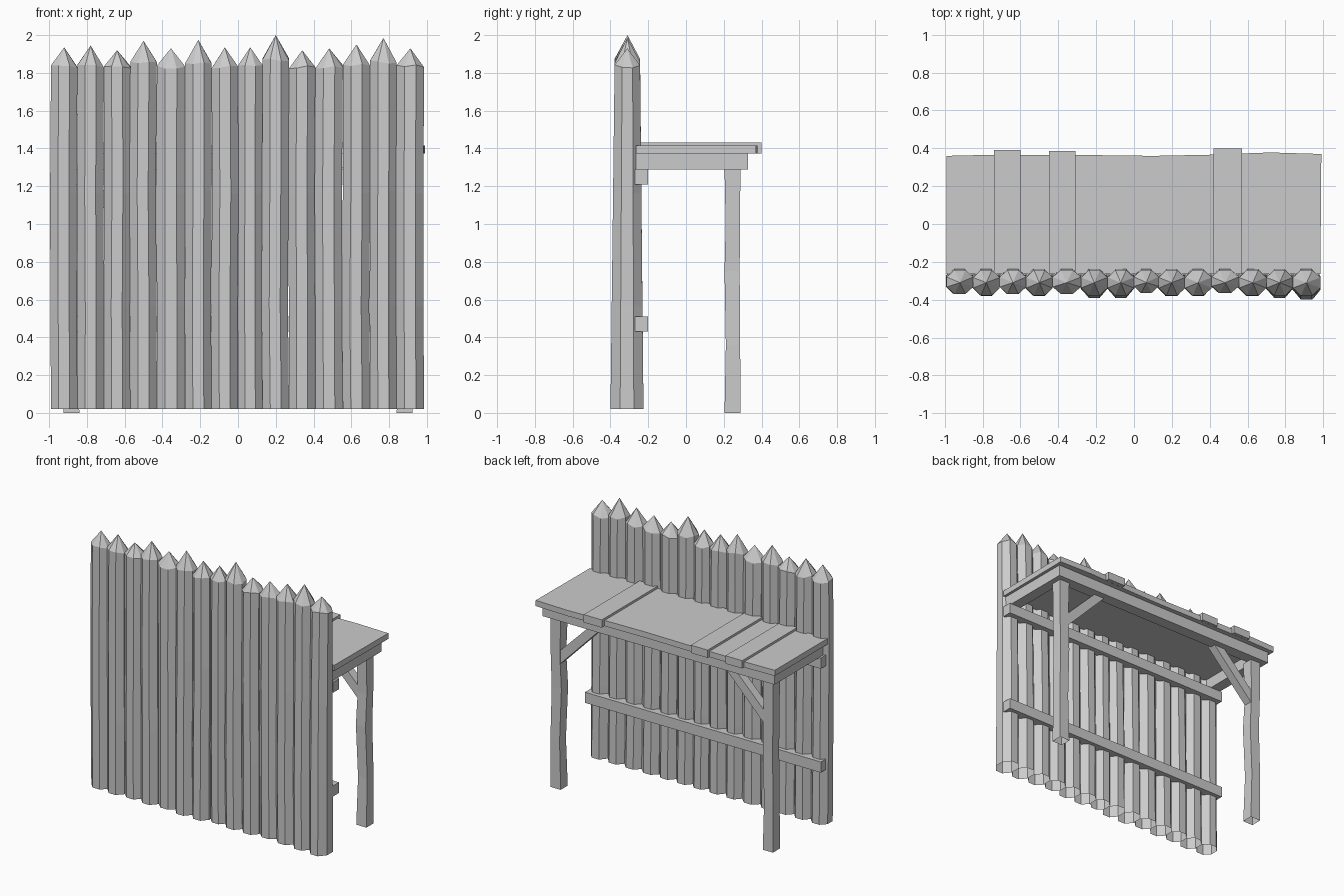
import bpy, bmesh, math, random
from mathutils import Vector

if "Cube" in bpy.data.objects:
    bpy.data.objects.remove(bpy.data.objects["Cube"])

random.seed(4)


def make_object(name, bm):
    bmesh.ops.recalc_face_normals(bm, faces=bm.faces)
    me = bpy.data.meshes.new(name)
    bm.to_mesh(me)
    bm.free()
    ob = bpy.data.objects.new(name, me)
    bpy.context.collection.objects.link(ob)
    return ob


def skin(bm, rings):
    for a, b in zip(rings, rings[1:]):
        n = len(a)
        for i in range(n):
            bm.faces.new((a[i], a[(i + 1) % n], b[(i + 1) % n], b[i]))


def box(name, x0, x1, y0, y1, z0, z1):
    bm = bmesh.new()
    bmesh.ops.create_cube(bm, size=1)
    for v in bm.verts:
        v.co = Vector(((x0 + x1) / 2 + v.co.x * (x1 - x0),
                       (y0 + y1) / 2 + v.co.y * (y1 - y0),
                       (z0 + z1) / 2 + v.co.z * (z1 - z0)))
    return make_object(name, bm)


def prism(name, outline, axis, lo, hi):
    """Extrude a 2D outline along 'y' (outline in xz) or 'z' (outline in xy)."""
    bm = bmesh.new()
    place = (lambda a, b, c: (a, c, b)) if axis == 'y' else (lambda a, b, c: (a, b, c))
    rings = [[bm.verts.new(place(a, b, c)) for a, b in outline] for c in (lo, hi)]
    skin(bm, rings)
    for r in rings:
        bm.faces.new(r)
    return make_object(name, bm)


# Sharpened palisade logs: eight-sided, slightly bent, open at the foot
def log(name, x0, x1, front, shoulder, tip):
    bm = bmesh.new()
    cx, rx = (x0 + x1) / 2, (x1 - x0) / 2
    rings = []
    for t in (0, 0.3, 0.63, 1):
        z = 0.02 + t * (shoulder - 0.02)
        y_front = front + t * (max(front, -0.378) - front)
        y_back = -0.225 - 0.018 * t
        mid = 0 < t < 1
        dx = random.uniform(-0.006, 0.006) if mid else 0
        cy, ry = (y_front + y_back) / 2, (y_back - y_front) / 2
        ring = []
        for i in range(8):
            a = math.radians(22.5 + 45 * i)
            k = 1 / math.cos(math.radians(22.5))
            dz = random.uniform(-0.008, 0.012) if t == 1 else 0
            ring.append(bm.verts.new((cx + dx + rx * k * math.cos(a),
                                      cy + ry * k * math.sin(a), z + dz)))
        rings.append(ring)
    skin(bm, rings)
    apex = bm.verts.new((cx, -0.31, tip))
    top = rings[-1]
    for i in range(8):
        bm.faces.new((top[i], top[(i + 1) % 8], apex))
    make_object(name, bm)


edges = [-0.99, -0.85, -0.71, -0.57, -0.43, -0.28, -0.14, 0, 0.13,
         0.27, 0.41, 0.555, 0.70, 0.84, 0.985]
fronts = [-0.37, -0.38, -0.37, -0.38, -0.37, -0.39, -0.39, -0.365, -0.38,
          -0.38, -0.365, -0.38, -0.39, -0.40]
tips = [1.935, 1.945, 1.92, 1.97, 1.93, 1.975, 1.935, 1.935, 2.0,
        1.92, 1.93, 1.95, 1.985, 1.93]
for i, tip in enumerate(tips):
    shoulder = 1.83 + max(0, tip - 1.94) * 0.6
    log(f"palisade_log_{i + 1}", edges[i], edges[i + 1], fronts[i], shoulder, tip)

# Horizontal rails on the back of the wall
box("lower_rail", -0.98, 0.98, -0.27, -0.20, 0.43, 0.51)
box("upper_rail", -0.98, 0.98, -0.27, -0.20, 1.21, 1.29)

# Walkway deck with a slightly uneven outer edge
outer = [(0.99, 0.37), (0.72, 0.378), (0.4, 0.366), (0.1, 0.36),
         (-0.3, 0.365), (-0.74, 0.366), (-0.99, 0.36)]
prism("walkway_deck", [(-0.99, -0.265), (0.985, -0.265)] + outer, 'z', 1.372, 1.415)

# Raised, overhanging planks
for i, (a, b, y) in enumerate([(-0.74, -0.60, 0.39), (-0.45, -0.31, 0.385),
                               (0.42, 0.57, 0.40)]):
    box(f"raised_plank_{i + 1}", a, b, -0.265, y, 1.373, 1.432)

# Frame beams under the deck
box("back_beam", -0.965, 0.965, 0.24, 0.328, 1.288, 1.373)


# Uneven square post, open at the foot
def post(name, s):
    bm = bmesh.new()
    rings = []
    for z, dx, dy, h in [(0, 0, 0, 0.042), (0.36, 0.006, 0.003, 0.038),
                         (0.75, -0.005, -0.002, 0.04), (1.0, 0.004, 0.002, 0.038),
                         (1.29, 0, 0, 0.042)]:
        rings.append([bm.verts.new((s * (0.882 + dx + h * i), 0.246 + dy + h * j, z))
                      for i, j in ((-1, -1), (1, -1), (1, 1), (-1, 1))])
    skin(bm, rings)
    bm.faces.new(rings[-1])
    make_object(name, bm)


for side, s in (("left", -1), ("right", 1)):
    box(f"{side}_side_beam", *sorted((s * 0.965, s * 0.88)), -0.265, 0.24, 1.288, 1.373)
    post(f"{side}_post", s)
    # Diagonal brace from post to back beam
    brace = [(0.87, 0.92), (0.87, 1.02), (0.59, 1.30), (0.50, 1.30)]
    prism(f"{side}_brace", [(s * x, z) for x, z in brace], 'y', 0.215, 0.28)
